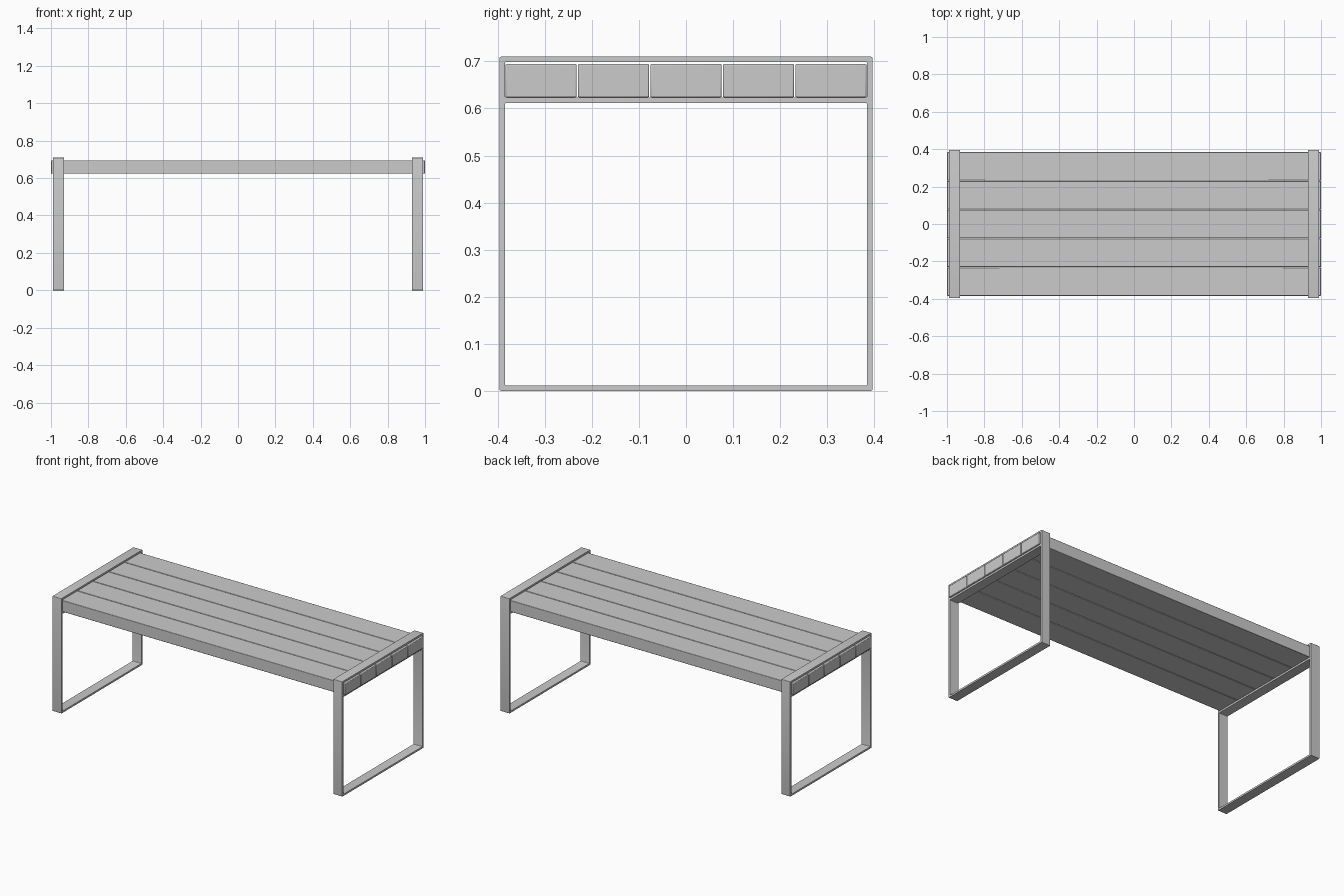
import bpy, math
from math import cos, sin, pi

if "Cube" in bpy.data.objects:
    bpy.data.objects.remove(bpy.data.objects["Cube"])


def rounded_rect(y0, y1, z0, z1, r, seg=4):
    pts = []
    for k, (cy, cz) in enumerate([(y1 - r, z1 - r), (y0 + r, z1 - r),
                                  (y0 + r, z0 + r), (y1 - r, z0 + r)]):
        for i in range(seg + 1):
            a = (k + i / seg) * pi / 2
            pts.append((cy + r * cos(a), cz + r * sin(a)))
    return pts


def smooth(obj):
    bpy.ops.object.select_all(action='DESELECT')
    obj.select_set(True)
    bpy.context.view_layer.objects.active = obj
    bpy.ops.object.shade_smooth_by_angle(angle=math.radians(30))


# Flat-bar end frame: outer outline with a plank slot and a leg opening
def end_frame(name, x):
    cu = bpy.data.curves.new(name, 'CURVE')
    cu.dimensions = '2D'
    cu.fill_mode = 'BOTH'
    cu.extrude = 0.03
    for loop in (rounded_rect(-0.3965, 0.3965, 0, 0.71, 0.004),
                 rounded_rect(-0.385, 0.385, 0.623, 0.699, 0.004),
                 rounded_rect(-0.385, 0.385, 0.011, 0.612, 0.004)):
        sp = cu.splines.new('POLY')
        sp.points.add(len(loop) - 1)
        for p, (y, z) in zip(sp.points, loop):
            p.co = (y, z, 0, 1)
        sp.use_cyclic_u = True
    obj = bpy.data.objects.new(name, cu)
    bpy.context.collection.objects.link(obj)
    obj.location.x = x
    obj.rotation_euler = (pi / 2, 0, pi / 2)
    bpy.ops.object.select_all(action='DESELECT')
    obj.select_set(True)
    bpy.context.view_layer.objects.active = obj
    bpy.ops.object.convert(target='MESH')
    smooth(bpy.context.view_layer.objects.active)


end_frame("left_leg_frame", -0.96)
end_frame("right_leg_frame", 0.96)

# Five table-top planks with softened edges
for i in range(5):
    bpy.ops.mesh.primitive_cube_add(size=1, location=(0, (i - 2) * 0.154, 0.659))
    plank = bpy.context.object
    plank.name = f"plank_{i + 1}"
    plank.scale = (2.0, 0.1515, 0.071)
    bpy.ops.object.transform_apply(location=False, rotation=False, scale=True)
    bev = plank.modifiers.new("soft_edges", 'BEVEL')
    bev.width = 0.003
    bev.segments = 2
    smooth(plank)
